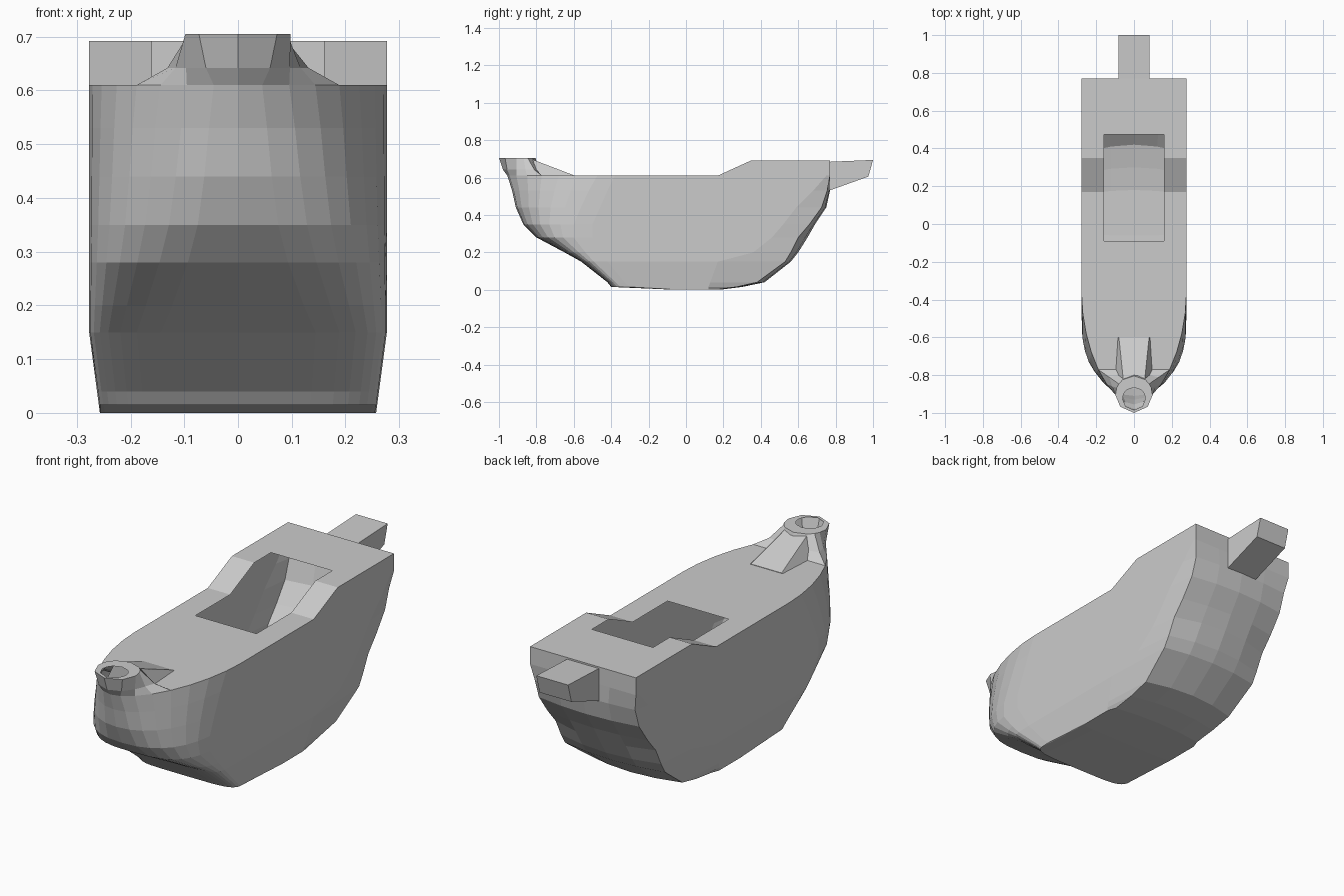
import bpy, bmesh, math
from mathutils import Vector

cube = bpy.data.objects.get("Cube")
if cube:
    bpy.data.objects.remove(cube)

grey = bpy.data.materials.new("light_grey")
grey.use_nodes = True
color = (0.6, 0.6, 0.6, 1)
grey.diffuse_color = color
grey.node_tree.nodes["Principled BSDF"].inputs["Base Color"].default_value = color

HALF = 0.277      # half width of the hull
DECK = 0.61       # main deck height
STERN = 0.692     # raised stern deck height
BOW_STEPS = 8


def finish(bm, name):
    bmesh.ops.remove_doubles(bm, verts=bm.verts, dist=0.0005)
    bmesh.ops.recalc_face_normals(bm, faces=bm.faces)
    mesh = bpy.data.meshes.new(name)
    bm.to_mesh(mesh)
    bm.free()
    mesh.materials.append(grey)
    obj = bpy.data.objects.new(name, mesh)
    bpy.context.collection.objects.link(obj)
    return obj


def face(bm, points):
    return bm.faces.new([bm.verts.new(p) for p in points])


def loft(bm, lower, upper):
    count = len(lower)
    for i in range(count):
        j = (i + 1) % count
        face(bm, (lower[i], lower[j], upper[j], upper[i]))


def prism(name, sections):
    """Solid between two matching closed loops."""
    bm = bmesh.new()
    loft(bm, *sections)
    for loop in sections:
        face(bm, loop)
    return finish(bm, name)


def waterline(z, bow, bow_side, power, stern_side, corner, stern):
    """Closed hull outline at one height: rounded bow, gently curved stern."""
    w = min(HALF, 0.257 + 0.02 * z / 0.15)
    half = []
    for i in range(BOW_STEPS + 1):
        t = math.pi / 2 * i / BOW_STEPS
        s, c = math.sin(t), max(0, math.cos(t))
        half.append((w * s ** (2 / power),
                     bow_side + (bow - bow_side) * c ** (2 / power)))
    corner_x = HALF if z >= DECK else w - 0.015
    half += [(w, stern_side), (corner_x, corner),
             (corner_x / 2, corner + (stern - corner) * 0.75), (0, stern)]
    mirrored = [(-x, y) for x, y in half[-2:0:-1]]
    return [Vector((x, y, z)) for x, y in half + mirrored]


# Hull shell, from keel to deck
levels = [
    (0.0, -0.06, -0.04, 4, 0.12, 0.16, 0.18),
    (0.015, -0.40, -0.30, 5, 0.12, 0.27, 0.30),
    (0.04, -0.42, -0.33, 5, 0.13, 0.38, 0.42),
    (0.15, -0.56, -0.42, 5, 0.17, 0.53, 0.56),
    (0.20, -0.65, -0.45, 4, 0.36, 0.56, 0.60),
    (0.28, -0.80, -0.50, 3, 0.46, 0.60, 0.65),
    (0.35, -0.87, -0.50, 2.5, 0.52, 0.66, 0.69),
    (0.44, -0.91, -0.46, 2.2, 0.59, 0.725, 0.75),
    (0.53, -0.93, -0.42, 2, 0.68, 0.755, 0.77),
    (DECK, -0.955, -0.38, 1.8, 0.75, 0.77, 0.77),
]
rings = [waterline(*level) for level in levels]
bm = bmesh.new()
face(bm, rings[0])
for lower, upper in zip(rings, rings[1:]):
    loft(bm, lower, upper)

# Bow deck, behind the nose
rim = rings[-1]
nose_index = 4
edge = rim[nose_index:BOW_STEPS + 1]
hatch_front, hatch_back, hatch_x = -0.09, 0.475, 0.16
side = edge + [Vector((HALF, hatch_front, DECK)), Vector((hatch_x, hatch_front, DECK))]
face(bm, side + [Vector((-p.x, p.y, p.z)) for p in reversed(side)])

# Main and stern deck strips around the open hatch
stations = [(hatch_front, DECK), (0.17, DECK), (0.35, STERN),
            (hatch_back, STERN), (0.77, STERN)]
columns = [-HALF, -hatch_x, hatch_x, HALF]
for (y0, z0), (y1, z1) in zip(stations, stations[1:]):
    for k, (x0, x1) in enumerate(zip(columns, columns[1:])):
        if k == 1 and y0 < hatch_back:
            continue
        face(bm, ((x0, y0, z0), (x1, y0, z0), (x1, y1, z1), (x0, y1, z1)))

# Raised stern sides and transom top
for x in (-HALF, HALF):
    face(bm, [(x, y, z) for y, z in stations[1:]] + [(x, 0.77, DECK)])
face(bm, ((-HALF, 0.77, DECK), (HALF, 0.77, DECK), (HALF, 0.77, STERN), (-HALF, 0.77, STERN)))
finish(bm, "hull")

# Flared nose collar with a round open top
front = rim[:nose_index + 1]
back_y = front[-1].y
base = front + [Vector((x, back_y, DECK)) for x in (0.1, 0, -0.1)]
base += [Vector((-p.x, p.y, p.z)) for p in reversed(front[1:])]
center = Vector((0, -0.902, 0))


def circle_point(p, radius, z):
    d = Vector((p.x, p.y - center.y, 0)).normalized()
    return Vector((d.x * radius, center.y + d.y * radius, z))


top = [circle_point(p, 0.098, 0.705) for p in base]
middle = []
for b, t in zip(base, top):
    m = b.lerp(t, 0.53)
    m.z = 0.642
    middle.append(m)
hole = [Vector((0.06 * math.sin(a), -0.925 - 0.06 * math.cos(a), 0.705))
        for a in [math.atan2(p.x, center.y - p.y) for p in base]]
bm = bmesh.new()
for lower, upper in ((base, middle), (middle, top), (top, hole)):
    loft(bm, lower, upper)
finish(bm, "nose_collar")

# Sloping brace from the nose down to the deck
prism("nose_brace", (
    [(-0.1, -0.84, DECK), (-0.055, -0.84, 0.704), (0.055, -0.84, 0.704), (0.1, -0.84, DECK)],
    [(-0.085, -0.6, DECK), (-0.08, -0.6, DECK + 0.002),
     (0.08, -0.6, DECK + 0.002), (0.085, -0.6, DECK)]))

# Tail bracket on the transom
tail = [(0.765, 0.53), (0.975, 0.605), (1.0, 0.694), (0.765, 0.684)]
prism("tail_bracket", [[(x, y, z) for y, z in tail] for x in (-0.083, 0.083)])
